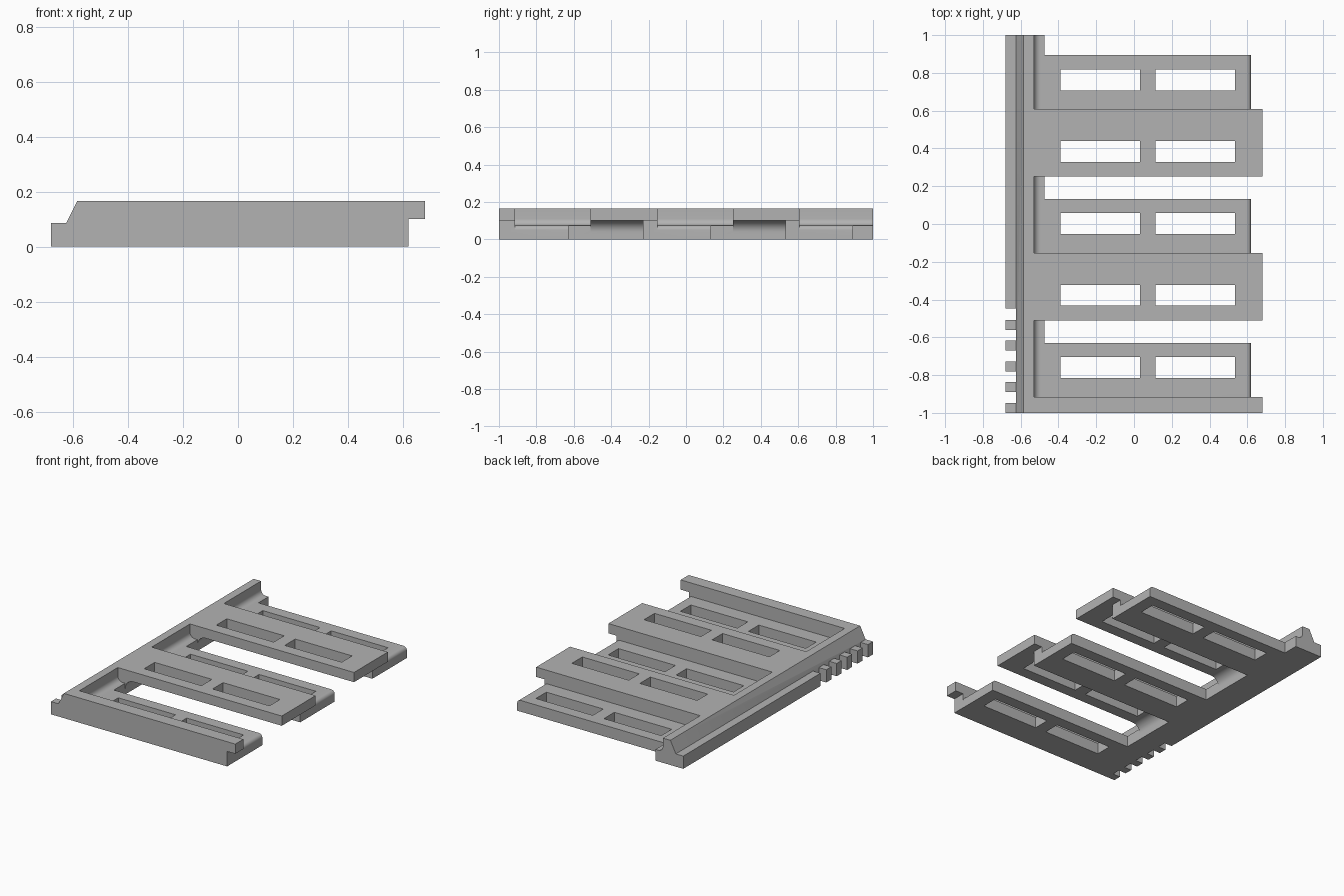
import bpy
import bmesh
from math import cos, sin, pi

cube = bpy.data.objects.get("Cube")
if cube:
    bpy.data.objects.remove(cube, do_unlink=True)

grey = bpy.data.materials.new("plain grey")
grey.use_nodes = True
colour = (0.45, 0.45, 0.45, 1)
grey.diffuse_color = colour
grey.node_tree.nodes["Principled BSDF"].inputs["Base Color"].default_value = colour

TOP, LOW, MID = 0.165, 0.075, 0.10      # full height, lower slat top, upper slat underside
WALL, LEDGE = -0.53, -0.475             # inner wall and inner foot of the spine
END_LOW, END_HIGH = 0.62, 0.68          # slat ends


def arc(cx, cz, r, start, end, steps=8):
    """Points of an arc in the xz plane, angles in quarter turns."""
    angles = [(start + (end - start) * i / steps) * pi / 2 for i in range(steps + 1)]
    return [(cx + r * cos(a), cz + r * sin(a)) for a in angles]


def prism(name, profile, y0, y1):
    """Extrude an xz profile from y0 to y1."""
    bm = bmesh.new()
    face = bm.faces.new([bm.verts.new((x, y0, z)) for x, z in profile])
    moved = bmesh.ops.extrude_face_region(bm, geom=[face])["geom"]
    verts = [v for v in moved if isinstance(v, bmesh.types.BMVert)]
    bmesh.ops.translate(bm, verts=verts, vec=(0, y1 - y0, 0))
    bmesh.ops.recalc_face_normals(bm, faces=bm.faces)
    mesh = bpy.data.meshes.new(name)
    bm.to_mesh(mesh)
    bm.free()
    mesh.materials.append(grey)
    obj = bpy.data.objects.new(name, mesh)
    bpy.context.collection.objects.link(obj)
    return obj


def box(name, x0, x1, y0, y1, z0, z1):
    return prism(name, [(x0, z0), (x1, z0), (x1, z1), (x0, z1)], y0, y1)


def combine(target, other, operation):
    """Merge another part into the target, or cut it away."""
    mod = target.modifiers.new("join", "BOOLEAN")
    mod.operation, mod.solver, mod.object = operation, "EXACT", other
    bpy.context.view_layer.objects.active = target
    bpy.ops.object.modifier_apply(modifier=mod.name)
    bpy.data.objects.remove(other, do_unlink=True)


# Spine with sloped outer side and filleted inner ledge
r = 0.035
spine = [(-0.625, 0), (-0.625, 0.085), (-0.585, TOP), (WALL, TOP)]
spine += arc(WALL + r, LOW + r, r, 2, 3) + [(LEDGE, LOW), (LEDGE, 0)]
frame = prism("slatted_frame", spine, -1, 1)

# Cross-sections of the slats and of the full-height web between them
r = 0.025
lower = [(-0.5, 0), (END_LOW, 0)] + arc(END_LOW - r, LOW - r, r, 0, 1) + [(-0.5, LOW)]
r = 0.06
upper = [(WALL, TOP), (END_HIGH, TOP), (END_HIGH, MID)]
upper += arc(LEDGE + r, MID - r, r, 1, 2) + [(LEDGE, 0.02), (WALL, 0.02)]
web = [(WALL, 0), (END_LOW, 0), (END_LOW, MID), (END_HIGH, MID),
       (END_HIGH, TOP), (WALL, TOP)]

# Three webs, each with a lower slat behind; the last two have an upper slat in front
windows = []
for y in (-0.915, -0.153, 0.608):
    first = y < -0.5
    combine(frame, prism("web", web, -1 if first else y - 0.077, y), "UNION")
    combine(frame, prism("lower_slat", lower, y, y + 0.286), "UNION")
    windows.append(y + 0.155)
    if not first:
        combine(frame, prism("upper_slat", upper, y - 0.357, y - 0.077), "UNION")
        windows.append(y - 0.224)

# Paired windows through every slat
for y in windows:
    for x0, x1 in ((-0.39, 0.033), (0.115, 0.535)):
        cutter = box("window", x0, x1, y - 0.055, y + 0.055, -0.1, 0.3)
        combine(frame, cutter, "DIFFERENCE")

# Outer ledge, broken into small teeth near the front
combine(frame, box("outer_ledge", -0.68, -0.625, -0.447, 1, 0, 0.085), "UNION")
for i in range(5):
    y = -1 + 0.11 * i
    combine(frame, box("ledge_tooth", -0.68, -0.625, y, y + 0.053, 0, 0.085), "UNION")

bpy.ops.object.select_all(action="DESELECT")
frame.select_set(True)
bpy.context.view_layer.objects.active = frame
bpy.ops.object.shade_smooth_by_angle(angle=pi / 6)
